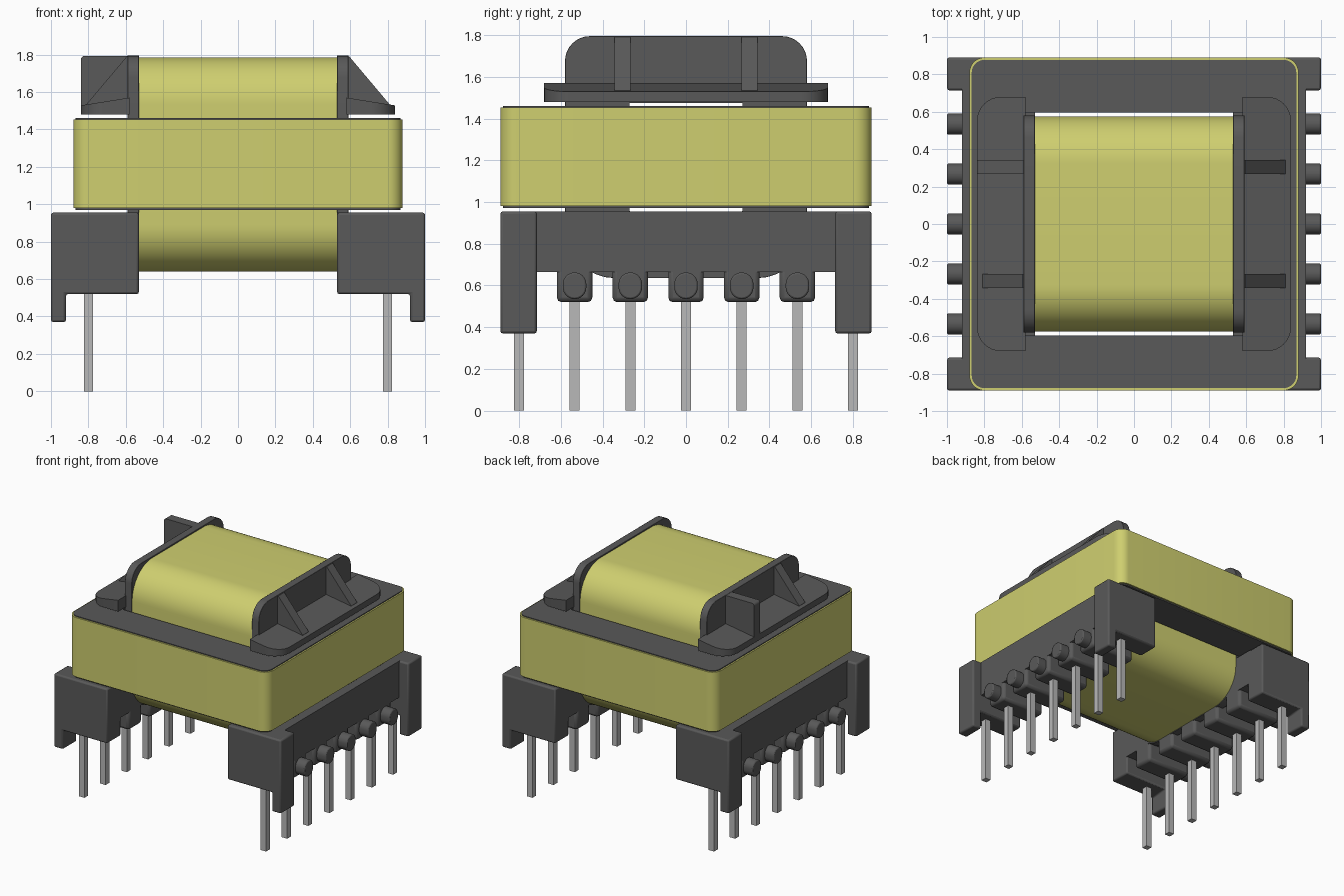
import bpy, bmesh, math

cube = bpy.data.objects.get("Cube")
if cube:
    bpy.data.objects.remove(cube, do_unlink=True)


def material(name, rgb):
    m = bpy.data.materials.new(name)
    m.use_nodes = True
    m.diffuse_color = (*rgb, 1)
    m.node_tree.nodes["Principled BSDF"].inputs["Base Color"].default_value = (*rgb, 1)
    return m


DARK = material("dark grey plastic", (0.10, 0.10, 0.10))
YELLOW = material("yellow tape", (0.62, 0.62, 0.16))
METAL = material("pin metal", (0.48, 0.48, 0.48))


def rounded(x0, x1, y0, y1, radii=0.0, seg=8):
    """Rounded rectangle; radii run bottom left, bottom right, top right, top left."""
    if not isinstance(radii, tuple):
        radii = (radii,) * 4
    pts = []
    corners = ((x0, y0, 1, 1), (x1, y0, -1, 1), (x1, y1, -1, -1), (x0, y1, 1, -1))
    for i, ((x, y, sx, sy), r) in enumerate(zip(corners, radii)):
        if r == 0:
            pts.append((x, y))
            continue
        for k in range(seg + 1):
            a = math.pi + (i + k / seg) * math.pi / 2
            pts.append((x + sx * r + r * math.cos(a), y + sy * r + r * math.sin(a)))
    return pts


def prism(name, loops, axis, a, b, mat, bevel=0.0):
    """Extrude closed outlines (inner ones cut holes) from a to b along an axis."""
    curve = bpy.data.curves.new(name, "CURVE")
    curve.dimensions = "2D"
    curve.fill_mode = "BOTH"
    curve.extrude = abs(b - a) / 2
    for pts in loops:
        sp = curve.splines.new("POLY")
        sp.points.add(len(pts) - 1)
        for p, (u, v) in zip(sp.points, pts):
            p.co = (u, v, 0, 1)
        sp.use_cyclic_u = True
    temp = bpy.data.objects.new(name + " outline", curve)
    bpy.context.collection.objects.link(temp)
    deps = bpy.context.evaluated_depsgraph_get()
    mesh = bpy.data.meshes.new_from_object(temp.evaluated_get(deps))
    bpy.data.objects.remove(temp, do_unlink=True)
    bpy.data.curves.remove(curve)
    mid = (a + b) / 2
    place = {"x": lambda u, v, w: (w, u, v),
             "y": lambda u, v, w: (u, w, v),
             "z": lambda u, v, w: (u, v, w)}[axis]
    bm = bmesh.new()
    bm.from_mesh(mesh)
    for v in bm.verts:
        v.co = place(v.co.x, v.co.y, v.co.z + mid)
    bmesh.ops.remove_doubles(bm, verts=bm.verts, dist=1e-5)
    if len(loops) == 1:
        bmesh.ops.dissolve_limit(bm, angle_limit=0.01, verts=bm.verts, edges=bm.edges)
    bmesh.ops.recalc_face_normals(bm, faces=bm.faces)
    bm.to_mesh(mesh)
    bm.free()
    mesh.name = name
    mesh.materials.clear()
    mesh.materials.append(mat)
    mesh.shade_smooth()
    mesh.set_sharp_from_angle(angle=math.radians(30))
    ob = bpy.data.objects.new(name, mesh)
    bpy.context.collection.objects.link(ob)
    if bevel:
        mod = ob.modifiers.new("soft edges", "BEVEL")
        mod.width = bevel
        mod.segments = 2
        mod.limit_method = "ANGLE"
    return ob


def box(name, x, y, z, mat, bevel=0.0):
    return prism(name, [rounded(min(x), max(x), *y)], "z", *z, mat, bevel)


# Core frame with its centre leg, and the tape around it
window = rounded(-0.60, 0.60, -0.595, 0.595)
prism("core_frame", [rounded(-0.868, 0.868, -0.878, 0.878, 0.07), window], "z", 0.97, 1.46, DARK)
box("core_centre_leg", (-0.61, 0.61), (-0.26, 0.26), (0.97, 1.46), DARK)
prism("core_tape", [rounded(-0.88, 0.88, -0.89, 0.89, 0.08), window], "z", 0.98, 1.453, YELLOW)

# Winding, hollow for the centre leg
bore = rounded(-0.27, 0.27, 0.955, 1.475)
prism("winding", [rounded(-0.575, 0.575, 0.64, 1.785, 0.25, 16), bore], "x", -0.535, 0.535, YELLOW)

pin_rows = [i * 0.267 for i in range(-3, 4)]

for s, side in ((1, "left"), (-1, "right")):
    # Bobbin flange
    prism(f"{side}_flange",
          [rounded(-0.58, 0.58, 0.635, 1.795, (0.24, 0.24, 0.12, 0.12)), bore],
          "x", s * 0.53, s * 0.59, DARK, 0.012)

    # Ledge above the core, its top falling slightly outward
    outline = [(s * x, y) for x, y in rounded(0.58, 0.84, -0.68, 0.68, (0, 0.13, 0.13, 0))]
    ledge = prism(f"{side}_ledge", [outline], "z", 1.48, 1.57, DARK)
    for v in ledge.data.vertices:
        if v.co.z > 1.5:
            v.co.z -= (abs(v.co.x) - 0.58) * 0.16

    # Ribs on the ledge: sloped, except one square marker rib
    slope = [(0.57, 1.50), (0.81, 1.50), (0.81, 1.535), (0.595, 1.79), (0.57, 1.79)]
    square = rounded(0.57, 0.84, 1.50, 1.793, (0, 0, 0.02, 0))
    for y in (-0.305, 0.305):
        shape = square if s < 0 and y > 0 else slope
        prism(f"{side}_rib", [[(s * x, z) for x, z in shape]], "y", y - 0.038, y + 0.038, DARK)

    # Base bar with corner blocks and outer feet
    box(f"{side}_base_bar", (s * 0.53, s * 0.92), (-0.75, 0.75), (0.665, 0.955), DARK)
    for t in (-1, 1):
        ys = sorted((t * 0.715, t * 0.89))
        profile = [(0.53, 0.52), (0.92, 0.52), (0.92, 0.37), (1.0, 0.37), (1.0, 0.955), (0.53, 0.955)]
        prism(f"{side}_corner_block", [[(s * x, z) for x, z in profile]], "y", *ys, DARK, 0.012)

    # Pins, each inner one held by a tooth with a wire peg
    for y in pin_rows:
        box(f"{side}_pin", (s * 0.776, s * 0.824), (y - 0.024, y + 0.024), (0, 0.56), METAL)
        if abs(y) < 0.7:
            box(f"{side}_tooth", (s * 0.53, s * 0.92), (y - 0.085, y + 0.085), (0.52, 0.69), DARK, 0.022)
            prism(f"{side}_peg", [rounded(y - 0.056, y + 0.056, 0.535, 0.662, 0.055)],
                  "x", s * 0.88, s * 1.0, DARK, 0.008)
